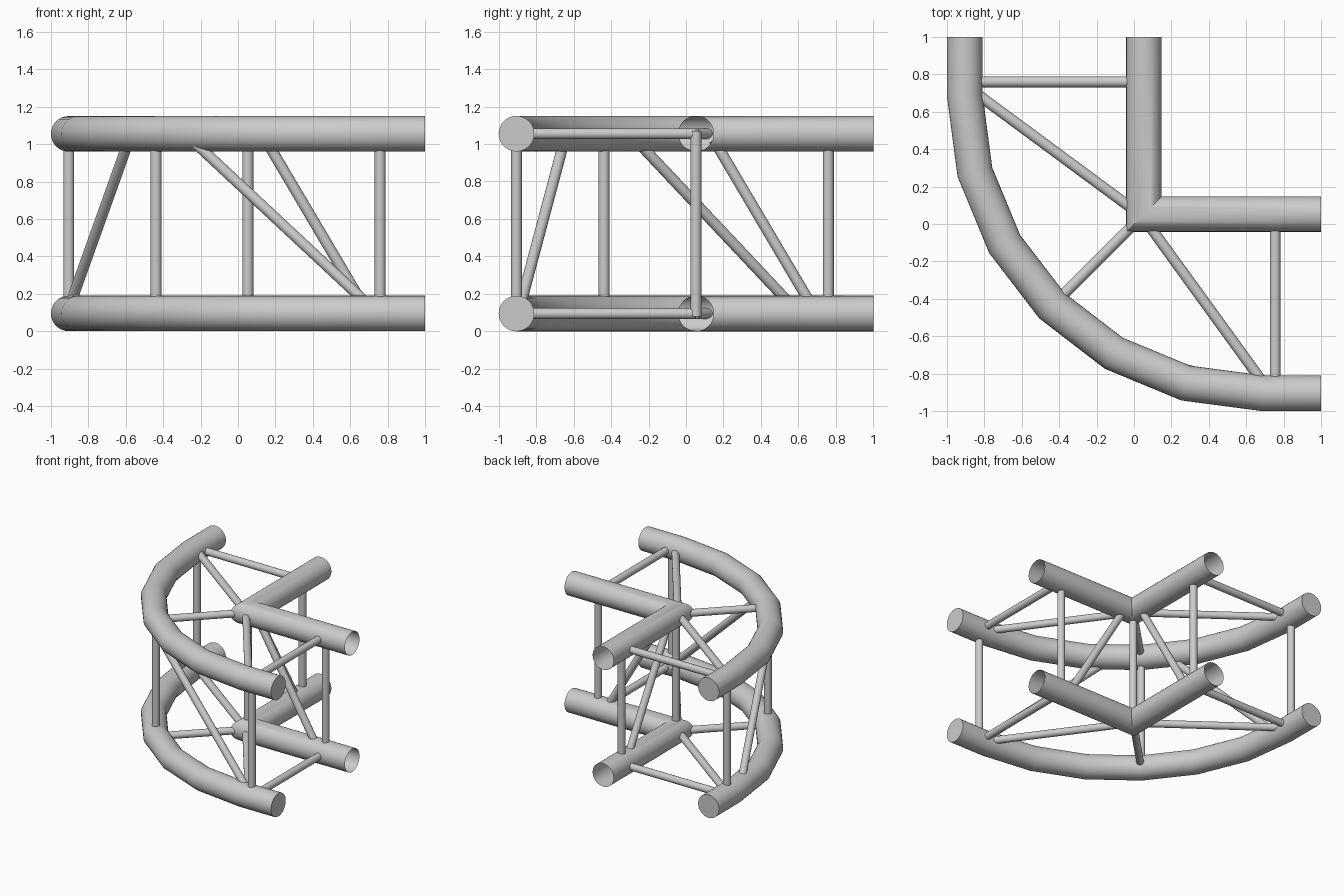
import bpy, bmesh, math
from mathutils import Vector

cube = bpy.data.objects.get("Cube")
if cube:
    bpy.data.objects.remove(cube, do_unlink=True)

R, r = 0.095, 0.029          # chord and brace radii
LOW, HIGH = 0.095, 1.055     # chord centre heights
C, OUT, BAY = 0.053, -0.905, 0.76
LEVELS = {"lower": LOW, "upper": HIGH}

metal = bpy.data.materials.new("light_grey_metal")
metal.use_nodes = True
grey = (0.6, 0.6, 0.6, 1)
metal.diffuse_color = grey
metal.node_tree.nodes["Principled BSDF"].inputs["Base Color"].default_value = grey
parts = []


def finish(name, bm):
    bmesh.ops.recalc_face_normals(bm, faces=bm.faces)
    mesh = bpy.data.meshes.new(name)
    bm.to_mesh(mesh)
    bm.free()
    mesh.materials.append(metal)
    obj = bpy.data.objects.new(name, mesh)
    bpy.context.collection.objects.link(obj)
    parts.append(obj)


def chord(name, path, z, capped, sides=32):
    """Sweep a circle along a level path, with mitred corners."""
    pts = [Vector((x, y, z)) for x, y in path]
    bm = bmesh.new()
    rings = []
    for i, p in enumerate(pts):
        before = (p - pts[i - 1]).normalized() if i else None
        after = (pts[i + 1] - p).normalized() if i < len(pts) - 1 else None
        before, after = before or after, after or before
        along = (before + after).normalized()
        side = Vector((-along.y, along.x, 0)) / along.dot(before)
        ring = []
        for k in range(sides):
            a = math.tau * k / sides
            ring.append(bm.verts.new(p + R * (side * math.cos(a) + Vector((0, 0, math.sin(a))))))
        rings.append(ring)
    for a, b in zip(rings, rings[1:]):
        for k in range(sides):
            n = (k + 1) % sides
            bm.faces.new((a[k], a[n], b[n], b[k]))
    if capped:
        bm.faces.new(rings[0])
        bm.faces.new(rings[-1])
    finish(name, bm)


def brace(name, start, end, extend=0.0):
    """Round bar between two points, optionally lengthened at both ends."""
    a, b = Vector(start), Vector(end)
    d = b - a
    a, b = a - d * extend, b + d * extend
    d = b - a
    bm = bmesh.new()
    bmesh.ops.create_cone(bm, cap_ends=True, segments=20, radius1=r, radius2=r, depth=d.length)
    bm.transform(d.to_track_quat("Z", "Y").to_matrix().to_4x4())
    bmesh.ops.translate(bm, verts=bm.verts, vec=(a + b) / 2)
    finish(name, bm)


# Curved outer chord path: straight ends joined by a six-segment quarter arc
centre = 0.69
radius = centre - OUT
arc = [(centre - radius * math.cos(math.radians(t)), centre - radius * math.sin(math.radians(t)))
       for t in range(0, 91, 15)]
outer_path = [(OUT, 1)] + arc + [(1, OUT)]
inner_path = [(C, 1), (C, C), (1, C)]
mid = arc[3]

for level, z in LEVELS.items():
    # Main chords
    chord(level + "_outer_chord", outer_path, z, True)
    chord(level + "_inner_chord", inner_path, z, False)
    # Level braces
    brace(level + "_left_cross_brace", (BAY - 0.005, OUT, z), (BAY - 0.005, C, z))
    brace(level + "_back_cross_brace", (OUT, BAY, z), (C, BAY, z))
    brace(level + "_corner_brace", (C, C, z), (*mid, z))
    brace(level + "_left_diagonal", (C, 0.03, z), (0.72, -0.89, z))
    brace(level + "_back_diagonal", (0.03, C, z), (-0.88, 0.725, z))

# Posts
posts = {"outer_left": (BAY, OUT), "outer_back": (OUT, BAY), "outer_corner": mid,
         "inner_left": (BAY, C), "inner_back": (C, BAY), "inner_corner": (C, C)}
for name, (x, y) in posts.items():
    brace(name + "_post", (x, y, LOW - 0.015), (x, y, HIGH + 0.015))

# Sloping braces between the two levels
TOP, BOTTOM = 0.96, 0.19
brace("inner_left_sloping_brace", (0.185, C, TOP), (0.64, C, BOTTOM), 0.08)
brace("inner_back_sloping_brace", (C, 0.185, TOP), (C, 0.64, BOTTOM), 0.08)
brace("outer_front_sloping_brace", (-0.18, -0.665, TOP), (0.645, -0.87, BOTTOM), 0.08)
brace("outer_right_sloping_brace", (-0.605, -0.21, TOP), (-0.88, 0.515, BOTTOM), 0.08)

# Smooth shading with sharp ends and mitre
bpy.ops.object.select_all(action="DESELECT")
for obj in parts:
    obj.select_set(True)
bpy.context.view_layer.objects.active = parts[0]
bpy.ops.object.shade_smooth_by_angle(angle=math.radians(30))
